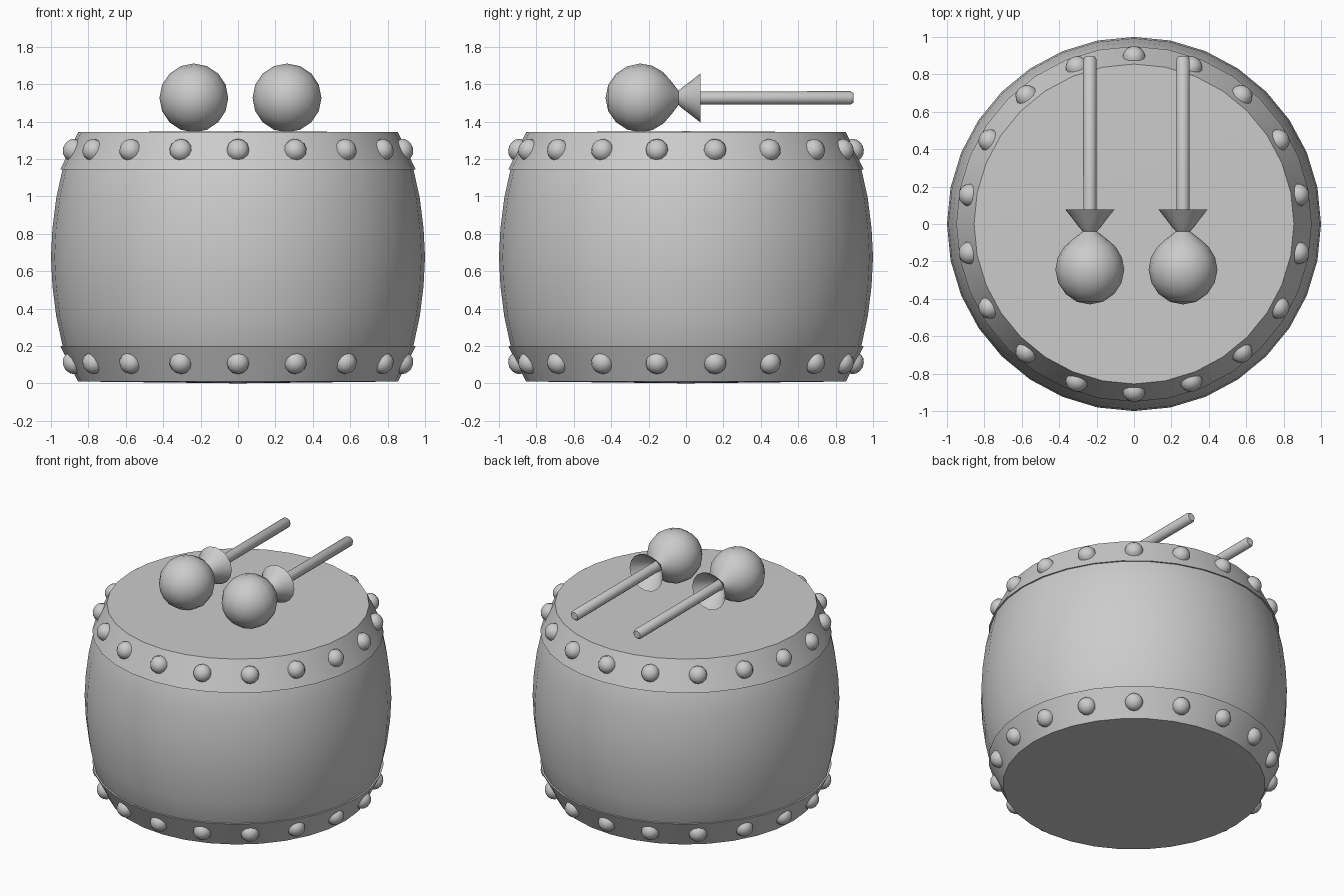
import bpy, bmesh
from math import sin, cos, pi, radians, atan2
from mathutils import Matrix

if "Cube" in bpy.data.objects:
    bpy.data.objects.remove(bpy.data.objects["Cube"])


def revolve(bm, profile, sides, mat=Matrix()):
    """Spin (radius, height) points about local z; zero radius closes to a point."""
    rings = []
    for r, h in profile:
        n = sides if r > 0 else 1
        rings.append([bm.verts.new(mat @ Matrix.Translation(
            (r * cos(2 * pi * i / sides), r * sin(2 * pi * i / sides), h)).translation)
            for i in range(n)])
    for a, b in zip(rings, rings[1:]):
        for i in range(sides):
            j = (i + 1) % sides
            quad = [a[i % len(a)], a[j % len(a)], b[j % len(b)], b[i % len(b)]]
            bm.faces.new(list(dict.fromkeys(quad)))


def finish(name, bm, angle=35):
    mesh = bpy.data.meshes.new(name)
    bm.to_mesh(mesh)
    bm.free()
    ob = bpy.data.objects.new(name, mesh)
    bpy.context.collection.objects.link(ob)
    bpy.ops.object.select_all(action='DESELECT')
    ob.select_set(True)
    bpy.context.view_layer.objects.active = ob
    bpy.ops.object.shade_smooth_by_angle(angle=radians(angle))
    return ob


def lathe(name, profile, sides, mat=Matrix(), angle=35):
    bm = bmesh.new()
    revolve(bm, profile, sides, mat)
    return finish(name, bm, angle)


# Barrel-shaped drum body
lathe("drum_body", [(0.92, 0.16), (0.938, 0.2), (0.972, 0.36), (0.992, 0.52), (1.0, 0.675),
                    (0.992, 0.83), (0.972, 0.99), (0.938, 1.145), (0.92, 1.185)], 32)

# Drum skins: flared bands closed by a flat head, top and bottom
lathe("top_skin", [(0.925, 1.145), (0.95, 1.143), (0.855, 1.343), (0, 1.348)], 32, angle=25)
lathe("bottom_skin", [(0, 0.0), (0.855, 0.01), (0.95, 0.2), (0.925, 0.2)], 32, angle=25)

# Domed studs around both bands
dome = [(0.061, -0.012), (0.057, 0.014), (0.044, 0.033), (0.023, 0.045), (0, 0.049)]
tilt = atan2(0.095, 0.2)
for name, z, sign in (("top_studs", 1.25, 1), ("bottom_studs", 0.107, -1)):
    bm = bmesh.new()
    for k in range(18):
        revolve(bm, dome, 12,
                Matrix.Rotation(pi / 2 + k * pi / 9, 4, 'Z')
                @ Matrix.Translation((0.9, 0, z))
                @ Matrix.Rotation(pi / 2 - sign * tilt, 4, 'Y'))
    finish(name, bm, 50)

# Mallets lying along y: padded head with an open cloth flare, and a stick
head = [(0, -0.43), (0.07, -0.416), (0.13, -0.374), (0.169, -0.315), (0.184, -0.245),
        (0.172, -0.18), (0.138, -0.122), (0.088, -0.078), (0.038, -0.04)]
flare = [(0.038, -0.04), (0.06, -0.015), (0.09, 0.025), (0.132, 0.078)]
stick = [(0, -0.06), (0.035, -0.06), (0.036, 0.88), (0.026, 0.895), (0, 0.895)]
for side, x in (("left", -0.236), ("right", 0.262)):
    lay = Matrix.Translation((x, 0, 1.526)) @ Matrix.Rotation(-pi / 2, 4, 'X')
    lathe(side + "_mallet_head", head, 16, lay, 50)
    lathe(side + "_mallet_flare", flare, 16, lay, 50)
    lathe(side + "_mallet_stick", stick, 12, lay)
